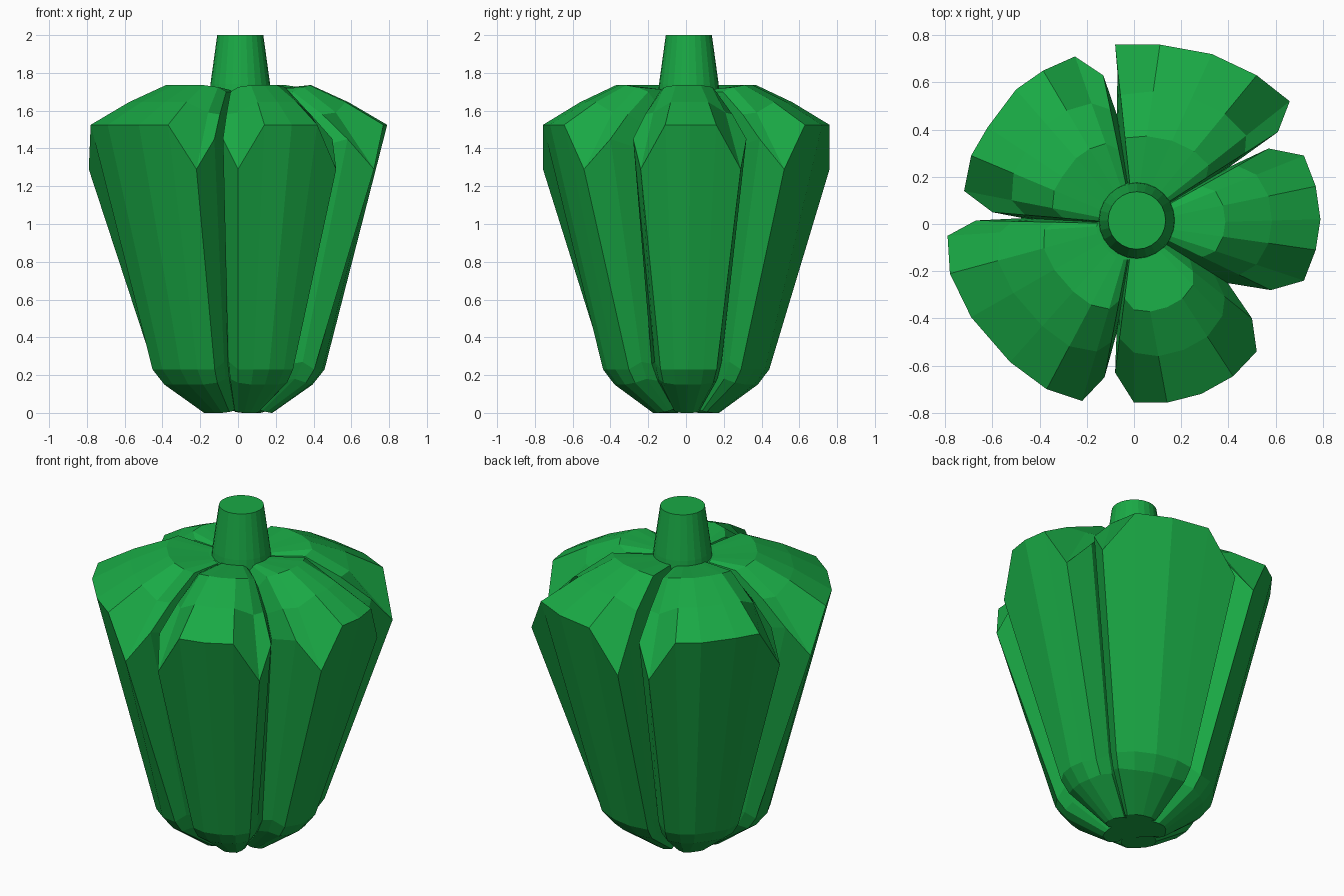
import bpy, bmesh
from math import sin, cos, pi
from mathutils import Vector

if "Cube" in bpy.data.objects:
    bpy.data.objects.remove(bpy.data.objects["Cube"])

green = bpy.data.materials.new("pepper_green")
green.diffuse_color = (0.01, 0.4, 0.06, 1)
green.use_nodes = True
green.node_tree.nodes["Principled BSDF"].inputs["Base Color"].default_value = green.diffuse_color

# Widest outline of the five lobes, counter-clockwise from the back right.
# In each lobe: shoulder, corner, rim points..., corner, shoulder.
LOBES = [
    [(.61, .39), (.66, .52), (.52, .63), (.33, .72), (.11, .76), (-.08, .76), (-.07, .64)],
    [(-.13, .63), (-.25, .71), (-.385, .65), (-.50, .57), (-.62, .41), (-.69, .29), (-.72, .14), (-.60, .05)],
    [(-.67, .015), (-.79, -.05), (-.78, -.21), (-.69, -.395), (-.525, -.585), (-.37, -.70), (-.22, -.75), (-.125, -.65)],
    [(-.08, -.63), (0, -.757), (.14, -.757), (.285, -.72), (.42, -.645), (.52, -.54), (.50, -.40)],
    [(.58, -.28), (.72, -.24), (.77, -.11), (.79, .02), (.77, .16), (.72, .29), (.57, .32)],
]

# Vertical profiles as (outline scale, height), from base to stem
PROFILES = {
    "rim": [(.23, 0), (.50, .15), (.58, .23), (1, 1.525), (.74, 1.645), (.49, 1.735), (.20, 1.71)],
    "corner": [(.21, .005), (.50, .16), (.56, .23), (1, 1.29), (.72, 1.59), (.48, 1.725), (.20, 1.71)],
    "shoulder": [(.22, .01), (.52, .18), (.59, .27), (1, 1.45), (.77, 1.58), (.50, 1.70), (.23, 1.70)],
}
GROOVE = [(.12, .02), (.28, .17), (.34, .26), (.47, 1.40), (.40, 1.52), (.28, 1.63), (.16, 1.68)]

# One column of points per outline point, plus one per groove
columns = []
for i, lobe in enumerate(LOBES):
    n = len(lobe)
    for j, (x, y) in enumerate(lobe):
        kind = ("shoulder", "corner", "rim")[min(j, n - 1 - j, 2)]
        columns.append([(x * s, y * s, z) for s, z in PROFILES[kind]])
    nxt = LOBES[(i + 1) % len(LOBES)][0]
    d = (Vector(lobe[-1]).normalized() + Vector(nxt).normalized()).normalized()
    columns.append([(d.x * r, d.y * r, z) for r, z in GROOVE])


def loft(name, cols):
    """Skin a closed loop of columns and cap both ends."""
    bm = bmesh.new()
    grid = [[bm.verts.new(p) for p in c] for c in cols]
    for a, b in zip(grid, grid[1:] + grid[:1]):
        for k in range(len(a) - 1):
            bm.faces.new((a[k], b[k], b[k + 1], a[k + 1]))
    bm.faces.new([c[0] for c in reversed(grid)])
    bm.faces.new([c[-1] for c in grid])
    bmesh.ops.recalc_face_normals(bm, faces=bm.faces)
    me = bpy.data.meshes.new(name)
    bm.to_mesh(me)
    bm.free()
    me.materials.append(green)
    ob = bpy.data.objects.new(name, me)
    bpy.context.collection.objects.link(ob)
    return ob


# Lobed body
loft("pepper_body", columns)

# Tapered stem
SIDES = 24
stem = []
for i in range(SIDES):
    a = 2 * pi * i / SIDES
    stem.append([(.012 + r * cos(a), .015 + r * sin(a), z)
                 for r, z in ((.165, 1.66), (.158, 1.74), (.122, 2.0))])
loft("stem", stem)
